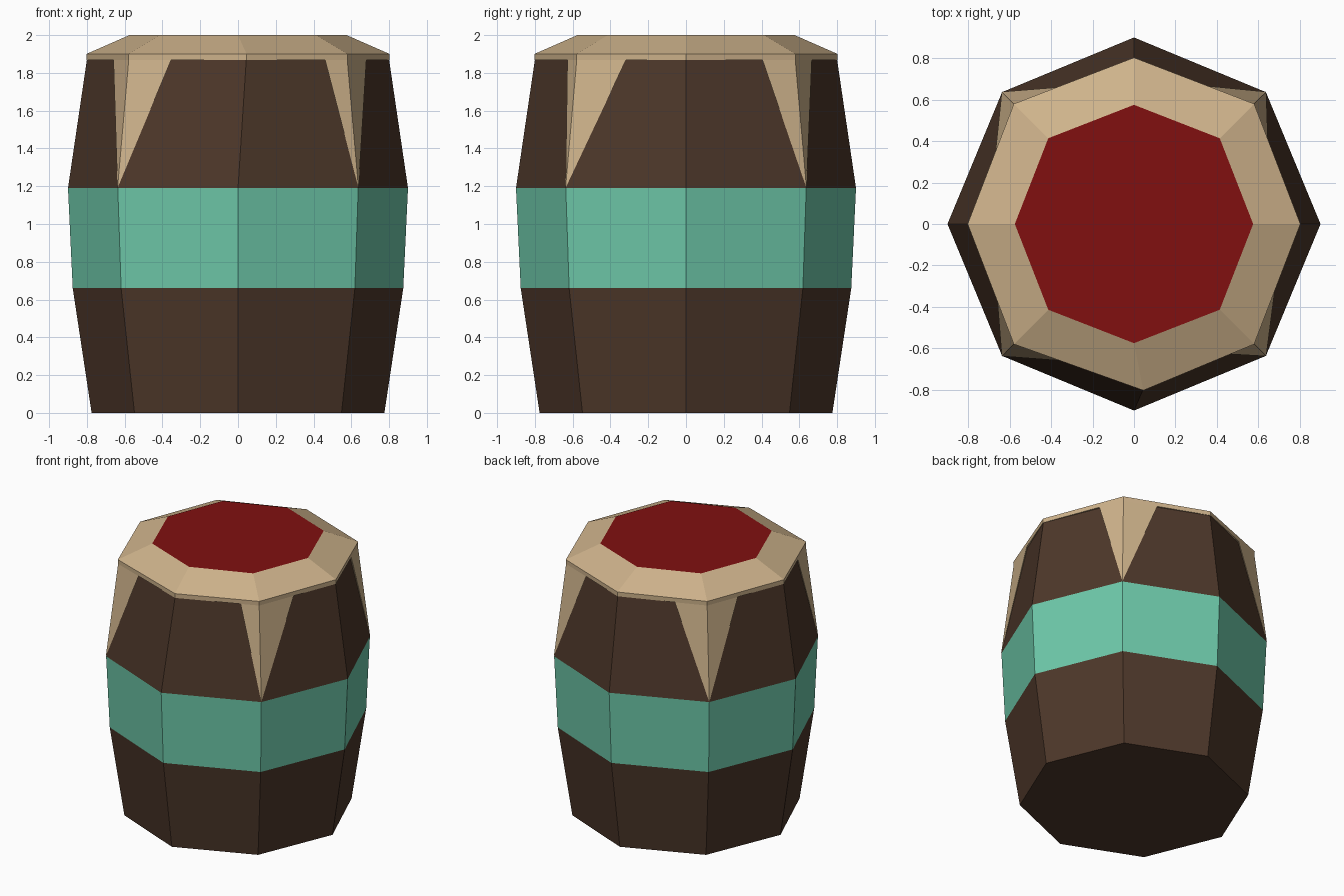
import bpy, bmesh
from math import cos, sin, pi
from mathutils import Vector

if "Cube" in bpy.data.objects:
    bpy.data.objects.remove(bpy.data.objects["Cube"])

N = 8


def material(name, rgb):
    m = bpy.data.materials.new(name)
    m.diffuse_color = (*rgb, 1)
    m.use_nodes = True
    m.node_tree.nodes["Principled BSDF"].inputs["Base Color"].default_value = m.diffuse_color
    return m


brown = material("dark_wood", (0.075, 0.039, 0.023))
teal = material("teal_band", (0.155, 0.58, 0.40))
tan = material("tan_hide", (0.62, 0.45, 0.26))
red = material("red_skin", (0.22, 0.005, 0.005))


def ring(z, r, r_diag=None, front_shift=0):
    """Octagon of points, with its own radius on the diagonals."""
    pts = []
    for i in range(N):
        a = i * 2 * pi / N
        q = r_diag if (i % 2 and r_diag) else r
        pts.append(Vector((q * cos(a), q * sin(a), z)))
    pts[6].x += front_shift
    return pts


def build(name, verts, faces, mat):
    mesh = bpy.data.meshes.new(name)
    mesh.from_pydata(verts, [], faces)
    bm = bmesh.new()
    bm.from_mesh(mesh)
    bmesh.ops.recalc_face_normals(bm, faces=bm.faces)
    bm.to_mesh(mesh)
    bm.free()
    mesh.materials.append(mat)
    obj = bpy.data.objects.new(name, mesh)
    bpy.context.collection.objects.link(obj)
    return obj


def loft(name, rings, mat, mats=()):
    """Closed solid skinned through the rings; mats recolours strips or the top cap."""
    verts = [p for r in rings for p in r]
    faces = [(k * N + i, k * N + (i + 1) % N, (k + 1) * N + (i + 1) % N, (k + 1) * N + i)
             for k in range(len(rings) - 1) for i in range(N)]
    faces += [tuple(range(N)), tuple(range(len(verts) - N, len(verts)))]
    obj = build(name, verts, faces, mat)
    for m, indices in mats:
        obj.data.materials.append(m)
        for i in indices:
            obj.data.polygons[i].material_index = len(obj.data.materials) - 1
    return obj


# Barrel body with its middle band
body = [ring(0, 0.775), ring(0.66, 0.875), ring(1.19, 0.90),
        ring(1.89, 0.797, 0.797, 0.045)]
loft("drum_body", body, brown, [(teal, range(N, 2 * N))])

# Hide rim: short lip, sloped collar and flat red playing skin
lip = ring(1.90, 0.803, 0.82, 0.045)
cap = [ring(1.868, 0.803, 0.818, 0.045), lip, ring(2.0, 0.575, 0.585)]
loft("hide_rim", cap, tan, [(red, [2 * N + 1])])

# Pointed hide flaps hanging over the diagonal corners
# corner index: width fraction along the previous and the next side
flaps = {1: (0.30, 0.39), 3: (0.36, 0.40), 5: (0.36, 0.36), 7: (0.22, 0.45)}
for c, (before, after) in flaps.items():
    top = cap[0]
    corner = top[c]
    left = corner.lerp(top[c - 1], before)
    right = corner.lerp(top[(c + 1) % N], after)
    inner = Vector((corner.x * 0.85, corner.y * 0.85, corner.z))
    tip = ring(1.19, 0.902)[c]
    build(f"hide_flap_{c}", [tip, left, corner, right, inner],
          [(0, 1, 2), (0, 2, 3), (0, 3, 4), (0, 4, 1), (1, 2, 3, 4)], tan)
